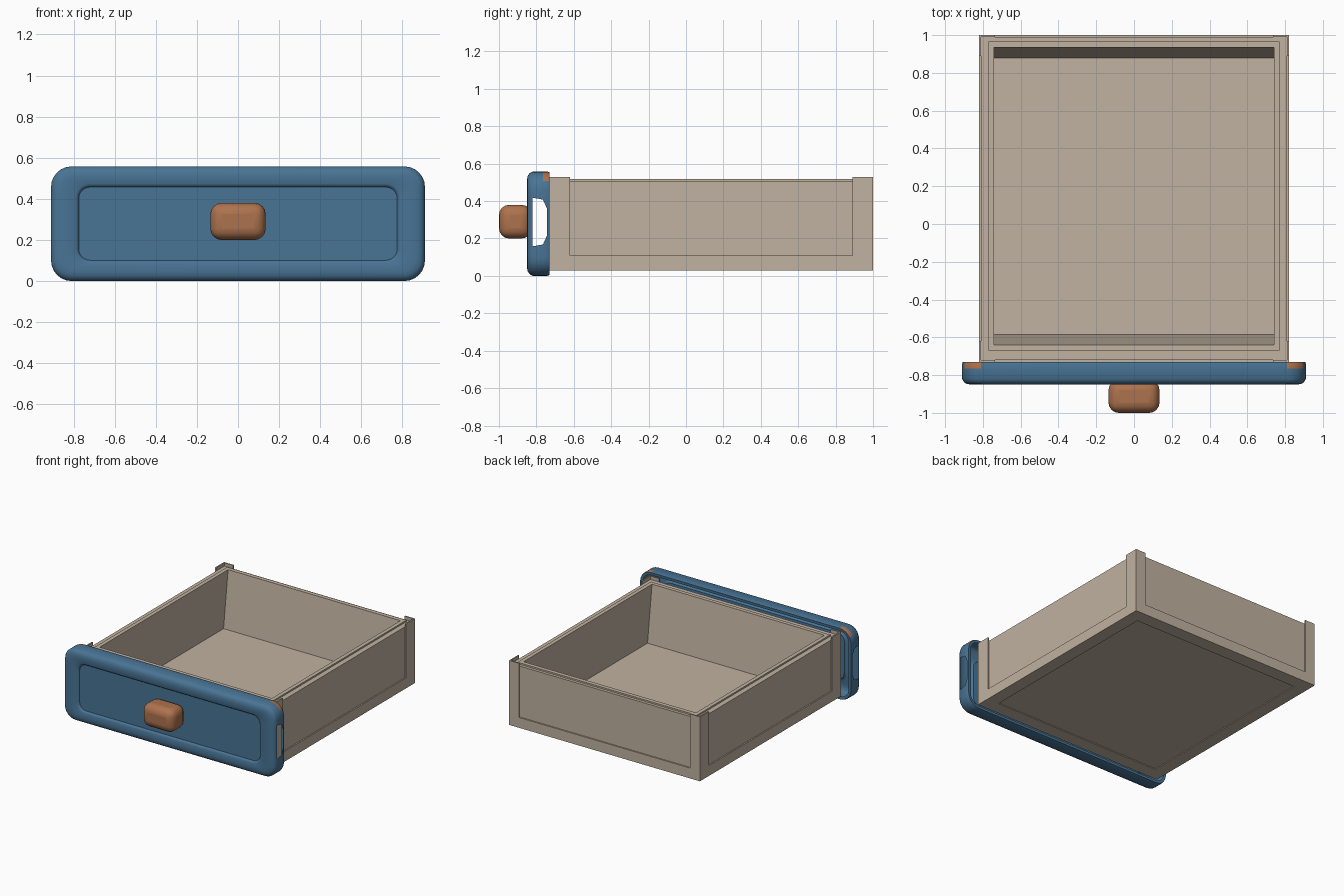
import bpy, bmesh, math

cube = bpy.data.objects.get("Cube")
if cube:
    bpy.data.objects.remove(cube)


def material(name, rgb):
    m = bpy.data.materials.new(name)
    m.use_nodes = True
    m.diffuse_color = (*rgb, 1)
    m.node_tree.nodes["Principled BSDF"].inputs["Base Color"].default_value = (*rgb, 1)
    return m


tan = material("tan wood", (0.53, 0.445, 0.352))
blue = material("blue paint", (0.066, 0.175, 0.30))
brown = material("brown wood", (0.42, 0.17, 0.075))


def add_object(name, bm, *mats):
    mesh = bpy.data.meshes.new(name)
    bm.to_mesh(mesh)
    bm.free()
    for m in mats:
        mesh.materials.append(m)
    ob = bpy.data.objects.new(name, mesh)
    bpy.context.collection.objects.link(ob)
    return ob


def smooth(ob, degrees):
    bpy.ops.object.select_all(action='DESELECT')
    ob.select_set(True)
    bpy.context.view_layer.objects.active = ob
    bpy.ops.object.shade_smooth_by_angle(angle=math.radians(degrees))


def loft(rings, cap_start, cap_end):
    """Join equal-length rings of points into a skin."""
    bm = bmesh.new()
    loops = [[bm.verts.new(p) for p in ring] for ring in rings]
    for a, b in zip(loops, loops[1:]):
        for i in range(len(a)):
            j = (i + 1) % len(a)
            bm.faces.new((a[i], a[j], b[j], b[i]))
    if cap_start:
        bm.faces.new(loops[0][::-1])
    if cap_end:
        bm.faces.new(loops[-1])
    return bm


def box(name, lo, hi, mat):
    bm = bmesh.new()
    bmesh.ops.create_cube(bm, size=1)
    for v in bm.verts:
        v.co = [(a + b) / 2 + c * (b - a) for a, b, c in zip(lo, hi, v.co)]
    return add_object(name, bm, mat)


# Open tray: underside recess, outer walls, stepped rim, sloping inner ends, floor
def rect(w, y0, y1, z):
    return [(-w, y0, z), (w, y0, z), (w, y1, z), (-w, y1, z)]


tray = loft([
    rect(0.72, -0.625, 0.895, 0.036),
    rect(0.72, -0.625, 0.895, 0.03),
    rect(0.81, -0.72, 0.99, 0.03),
    rect(0.81, -0.72, 0.99, 0.505),
    rect(0.77, -0.67, 0.967, 0.505),
    rect(0.77, -0.67, 0.967, 0.517),
    rect(0.74, -0.64, 0.935, 0.517),
    rect(0.74, -0.585, 0.88, 0.08),
], True, True)
add_object("drawer_tray", tray, tan)

# Raised trim: skirts along the bottom and L-shaped corner posts
Z0, ZS, ZP = 0.03, 0.11, 0.53
for side, s in (("left", 1), ("right", -1)):
    x0, x1 = sorted((s * 0.81, s * 0.82))
    box(side + "_skirt", (x0, -0.62, Z0), (x1, 0.89, ZS), tan)
    for end, y0, y1 in (("front", -0.73, -0.62), ("back", 0.89, 1.0)):
        box(f"{end}_{side}_post_side", (x0, y0, Z0), (x1, y1, ZP), tan)
        a, b = sorted((s * 0.735, s * 0.81))
        e0, e1 = (-0.73, -0.72) if end == "front" else (0.99, 1.0)
        box(f"{end}_{side}_post_end", (a, e0, Z0), (b, e1, ZP), tan)
for end, y0, y1 in (("front", -0.73, -0.72), ("back", 0.99, 1.0)):
    box(end + "_skirt", (-0.735, y0, Z0), (0.735, y1, ZS), tan)


# Hollow front panel, open at the back, with a recessed field
def rounded(dx, dz, y, radius, slot):
    mid = 0.279
    w, h = 0.91 - dx, mid - dz
    pts = []
    for k, (sx, sz) in enumerate(((1, 1), (-1, 1), (-1, -1), (1, -1))):
        for i in range(7):
            a = math.radians(90 * k + 15 * i)
            pts.append((sx * (w - radius) + radius * math.cos(a), y,
                        mid + sz * (h - radius) + radius * math.sin(a)))
        if k == 1:
            pts += [(-w, y, 0.288 + slot), (-w, y, 0.288 - slot)]
    return pts + [(w, y, 0.288 - slot), (w, y, 0.288 + slot)]


panel = loft([
    rounded(0.025, 0.025, -0.732, 0.075, 0.07),
    rounded(0.004, 0.004, -0.73, 0.096, 0.07),
    rounded(0, 0, -0.742, 0.1, 0.07),
    rounded(0, 0, -0.765, 0.1, 0.12),
    rounded(0, 0, -0.82, 0.1, 0.13),
    rounded(0.01, 0.01, -0.837, 0.09, 0.13),
    rounded(0.025, 0.025, -0.847, 0.08, 0.13),
    rounded(0.05, 0.045, -0.85, 0.07, 0.09),
    rounded(0.12, 0.085, -0.85, 0.07, 0.09),
    rounded(0.13, 0.095, -0.845, 0.06, 0.09),
    rounded(0.135, 0.101, -0.835, 0.055, 0.09),
], False, True)

# Slots in both ends, and bare wood at the upper back corners
slots = []
for f in panel.faces:
    c = f.calc_center_median()
    if abs(c.x) > 0.905 and abs(c.z - 0.288) < 0.02 and -0.82 < c.y < -0.742:
        slots.append(f)
    elif abs(c.x) > 0.82 and c.z > 0.51 and -0.77 < c.y < -0.732:
        f.material_index = 1
bmesh.ops.delete(panel, geom=slots, context='FACES')
bmesh.ops.recalc_face_normals(panel, faces=panel.faces)
if max(panel.faces, key=lambda f: f.calc_area()).normal.y > 0:
    bmesh.ops.reverse_faces(panel, faces=panel.faces)
smooth(add_object("front_panel", panel, blue, brown), 40)

# Pull knob
knob = box("knob", (-0.135, -1.0, 0.2), (0.135, -0.825, 0.38), brown)
bevel = knob.modifiers.new("rounding", 'BEVEL')
bevel.width = 0.055
bevel.segments = 4
smooth(knob, 50)
